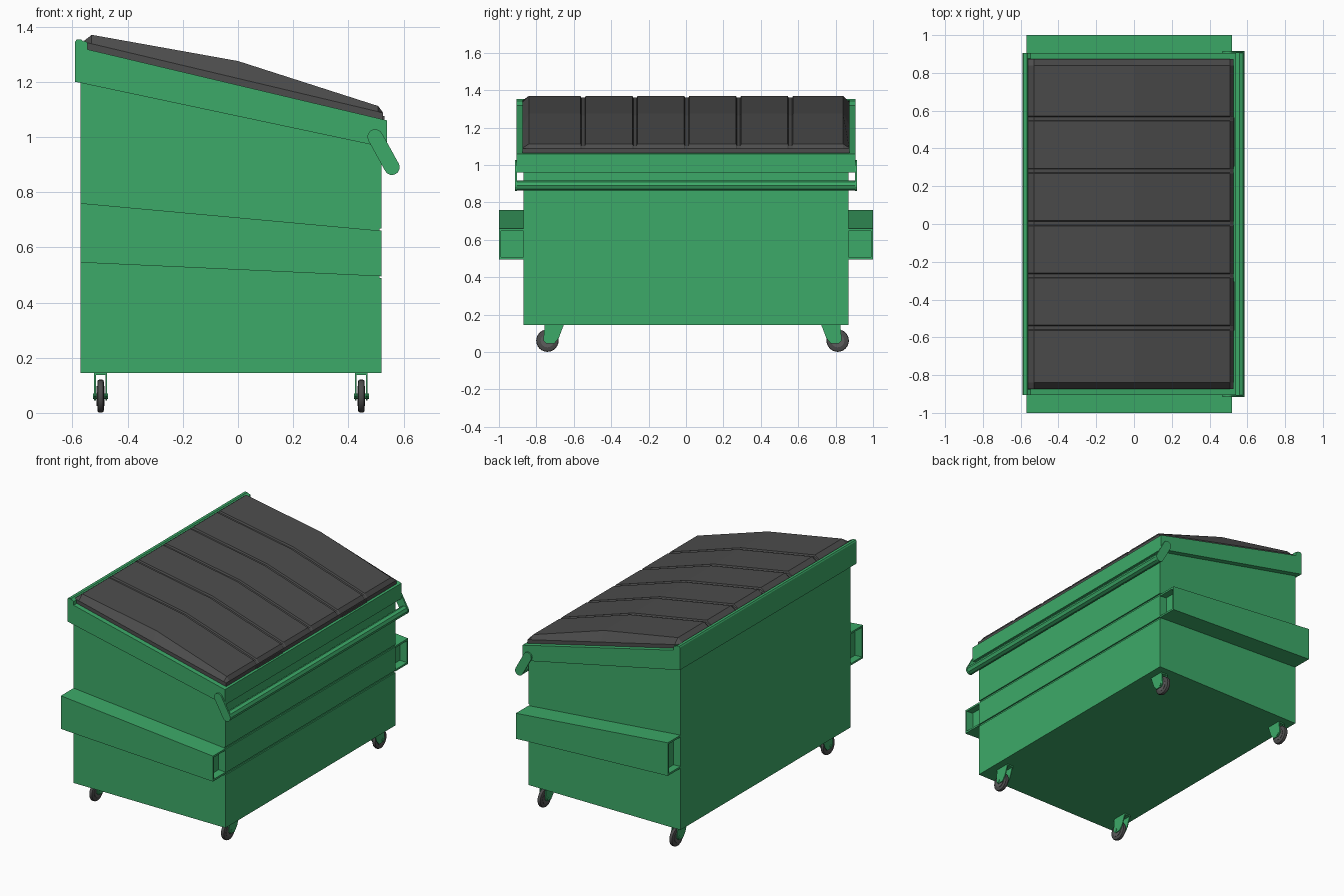
import bpy
import bmesh
from math import pi, cos, sin, atan2
from mathutils import Matrix, Vector

if "Cube" in bpy.data.objects:
    bpy.data.objects.remove(bpy.data.objects["Cube"])


def material(name, rgb):
    m = bpy.data.materials.new(name)
    m.use_nodes = True
    m.diffuse_color = (*rgb, 1)
    m.node_tree.nodes["Principled BSDF"].inputs["Base Color"].default_value = (*rgb, 1)
    return m


GREEN = material("green_paint", (0.046, 0.40, 0.138))
DARK = material("dark_plastic", (0.073, 0.073, 0.073))
HUB = material("hub_grey", (0.11, 0.11, 0.11))


def finish(name, bm, mat):
    bmesh.ops.recalc_face_normals(bm, faces=bm.faces)
    me = bpy.data.meshes.new(name)
    bm.to_mesh(me)
    bm.free()
    me.materials.append(mat)
    ob = bpy.data.objects.new(name, me)
    bpy.context.collection.objects.link(ob)
    return ob


def prism(name, outline, y0, y1, mat=GREEN):
    """Extrude an x-z outline from y0 to y1."""
    bm = bmesh.new()
    face = bm.faces.new([bm.verts.new((x, y0, z)) for x, z in outline])
    ext = bmesh.ops.extrude_face_region(bm, geom=[face])["geom"]
    bmesh.ops.translate(bm, vec=(0, y1 - y0, 0),
                        verts=[v for v in ext if isinstance(v, bmesh.types.BMVert)])
    return finish(name, bm, mat)


def box(name, lo, hi, mat=GREEN):
    return prism(name, [(lo[0], lo[2]), (hi[0], lo[2]), (hi[0], hi[2]), (lo[0], hi[2])],
                 lo[1], hi[1], mat)


def cylinder(name, center, radius, depth, axis, sides, mat, bevel=0):
    bm = bmesh.new()
    rot = Matrix.Rotation(pi / 2, 4, "Y" if axis == "X" else "X")
    bmesh.ops.create_cone(bm, cap_ends=True, segments=sides, radius1=radius, radius2=radius,
                          depth=depth, matrix=Matrix.Translation(center) @ rot)
    if bevel:
        rim = [e for e in bm.edges if any(len(f.verts) > 4 for f in e.link_faces)]
        bmesh.ops.bevel(bm, geom=rim, offset=bevel, segments=2, profile=0.5, affect="EDGES")
    ob = finish(name, bm, mat)
    if sides > 8:
        bpy.context.view_layer.objects.active = ob
        ob.select_set(True)
        bpy.ops.object.shade_smooth_by_angle()
        ob.select_set(False)
    return ob


def rim_z(x):
    return 1.06 + (0.54 - x) * 0.237


BACK, FRONT, HALF = -0.57, 0.52, 0.87

# Container body, with two pressed grooves across the loading side
outline = [(BACK, 0.145), (FRONT, 0.145)]
for z in (0.488, 0.655):
    outline += [(FRONT, z), (FRONT - 0.008, z), (FRONT - 0.008, z + 0.014), (FRONT, z + 0.014)]
outline += [(FRONT, 1.04), (BACK, 1.29)]
prism("body", outline, -HALF, HALF)

# Sloping rim collar and the raised rail behind the lid
prism("rim", [(-0.59, 1.2), (0.54, 0.96), (0.54, rim_z(0.54)), (-0.59, rim_z(-0.59))],
      -0.905, 0.905)
prism("hinge_rail", [(-0.59, 1.25), (-0.56, 1.25), (-0.56, 1.345), (-0.567, 1.353),
                     (-0.585, 1.353), (-0.59, 1.345)], -0.905, 0.905)
for s in (-1, 1):
    prism("hinge_corner", [(-0.56, 1.3), (-0.545, 1.3), (-0.545, 1.342), (-0.56, 1.35)],
          s * 0.875, s * 0.905)


# Tapered fork pockets with recessed ends
def pocket_outline(x0, x1, inset):
    def top(x):
        return 0.76 - (x - BACK) * 0.0917 - inset

    def low(x):
        return 0.545 - (x - BACK) * 0.0459 + inset
    return [(x0, low(x0)), (x1, low(x1)), (x1, top(x1)), (x0, top(x0))]


for s in (-1, 1):
    prism("fork_pocket_core", pocket_outline(BACK + 0.05, FRONT - 0.05, 0.005),
          s * HALF, s * 0.99)
    prism("fork_pocket_side", pocket_outline(BACK, FRONT, 0), s * 0.988, s * 1.0)
    sheet = pocket_outline(BACK, FRONT, 0)
    for a, b, t, name in ((0, 1, 0.012, "bottom"), (3, 2, -0.012, "top")):
        (xa, za), (xb, zb) = sheet[a], sheet[b]
        prism("fork_pocket_" + name, [(xa, za), (xb, zb), (xb, zb + t), (xa, za + t)],
              s * HALF, s * 0.99)

# Lid: a bent panel with bevelled borders, five grooves and a skirt
LID_TOP = {-0.53: 1.37, 0: 1.275, 0.508: 1.112}
xs = [-0.562, *LID_TOP, 0.526]
rows = [(-0.873, None), (-0.84, 0)]
for i in range(5):
    c = -0.55 + i * 0.277
    rows += [(c - 0.014, 0), (c - 0.009, 0.01), (c + 0.009, 0.01), (c + 0.014, 0)]
rows += [(0.84, 0), (0.873, None)]


def lid_height(x, drop):
    if drop is None or x not in LID_TOP:
        return rim_z(x) + 0.024
    return LID_TOP[x] - drop


bm = bmesh.new()
grid = [[bm.verts.new((x, y, lid_height(x, d))) for x in xs] for y, d in rows]
for r0, r1 in zip(grid, grid[1:]):
    for i in range(len(xs) - 1):
        bm.faces.new((r0[i], r0[i + 1], r1[i + 1], r1[i]))
border = [e for e in bm.edges if e.is_boundary]
ext = bmesh.ops.extrude_edge_only(bm, edges=border)["geom"]
for v in ext:
    if isinstance(v, bmesh.types.BMVert):
        v.co.z = rim_z(v.co.x) - 0.004
finish("lid", bm, DARK)

# Grips on the lid lip
for s in (-1, 1):
    box("lid_grip", (0.524, s * 0.435 - 0.13, 1.064), (0.531, s * 0.435 + 0.13, 1.076), DARK)

# Lid bar with its two rounded arms
top, low, r = Vector((0.497, 1.0)), Vector((0.558, 0.89)), 0.028
d = low - top
ang = atan2(d.y, d.x)
arm = []
for center, start in ((low, ang - pi / 2), (top, ang + pi / 2)):
    for k in range(9):
        a = start + pi * k / 8
        arm.append((center.x + r * cos(a), center.y + r * sin(a)))
for s in (-1, 1):
    prism("bar_arm", arm, s * 0.904, s * 0.915)
cylinder("lid_bar", (low.x, 0, low.y), 0.027, 1.81, "Y", 8, GREEN)

# Casters: two fork plates, an axle, a tyre and a hub
for x in (-0.498, 0.447):
    for s in (-1, 1):
        def along(y):
            return 0.035 + s * y
        wheel_y = along(0.776)
        for side in (-1, 1):
            bm = bmesh.new()
            px = x + side * 0.02
            pts = [(0.688, 0.147), (0.79, 0.147), (0.798, 0.062), (0.782, 0.045),
                   (0.74, 0.045), (0.715, 0.075)]
            face = bm.faces.new([bm.verts.new((px - 0.003, along(y), z)) for y, z in pts])
            ext = bmesh.ops.extrude_face_region(bm, geom=[face])["geom"]
            bmesh.ops.translate(bm, vec=(0.006, 0, 0),
                                verts=[v for v in ext if isinstance(v, bmesh.types.BMVert)])
            finish("caster_fork", bm, GREEN)
        box("caster_plate", (x - 0.022, min(along(0.69), along(0.79)), 0.137),
            (x + 0.022, max(along(0.69), along(0.79)), 0.147))
        cylinder("caster_axle", (x, wheel_y, 0.061), 0.01, 0.054, "X", 8, GREEN)
        cylinder("caster_tyre", (x, wheel_y, 0.061), 0.06, 0.024, "X", 24, DARK, 0.008)
        cylinder("caster_hub", (x, wheel_y, 0.061), 0.036, 0.028, "X", 16, HUB)
